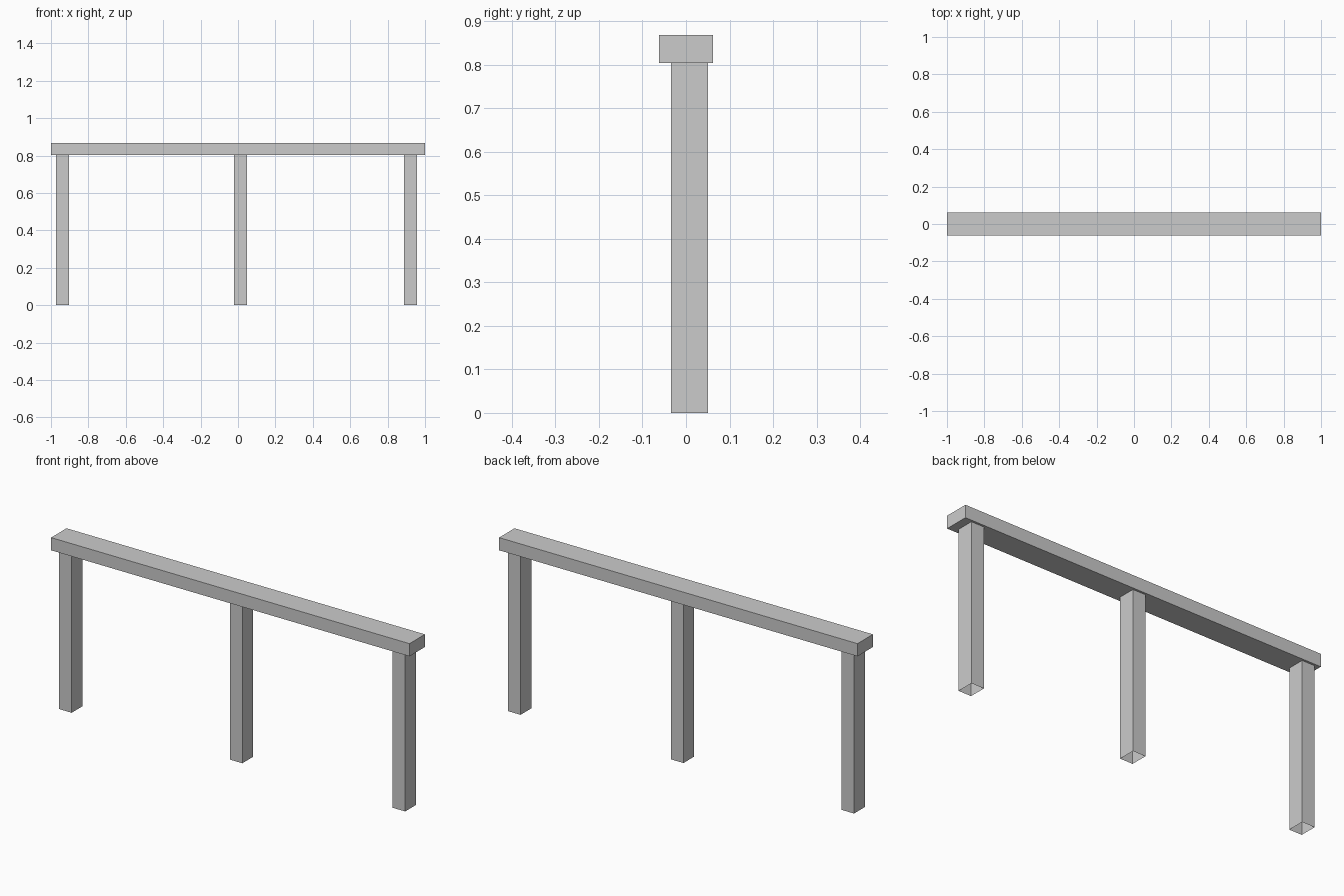
import bpy, bmesh
from mathutils import Vector

if "Cube" in bpy.data.objects:
    bpy.data.objects.remove(bpy.data.objects["Cube"])


def box(name, lo, hi, open_ends=False):
    """Axis-aligned box between two corners; open_ends drops top and bottom."""
    lo, hi = Vector(lo), Vector(hi)
    bm = bmesh.new()
    bmesh.ops.create_cube(bm, size=1)
    bmesh.ops.scale(bm, vec=hi - lo, verts=bm.verts)
    bmesh.ops.translate(bm, vec=(lo + hi) / 2, verts=bm.verts)
    if open_ends:
        bm.normal_update()
        ends = [f for f in bm.faces if abs(f.normal.z) > 0.5]
        bmesh.ops.delete(bm, geom=ends, context='FACES_ONLY')
    mesh = bpy.data.meshes.new(name)
    bm.to_mesh(mesh)
    bm.free()
    obj = bpy.data.objects.new(name, mesh)
    bpy.context.collection.objects.link(obj)
    return obj


RAIL_BOTTOM, RAIL_TOP = 0.804, 0.868

# Top rail
box("rail", (-1, -0.0615, RAIL_BOTTOM), (1, 0.0615, RAIL_TOP))

# Three hollow posts, open at the ends, evenly spaced and slightly off centre
for side, x in (("left", -0.9385), ("middle", 0.0135), ("right", 0.9225)):
    box(side + "_post", (x - 0.035, -0.035, 0), (x + 0.035, 0.051, RAIL_BOTTOM),
        open_ends=True)
